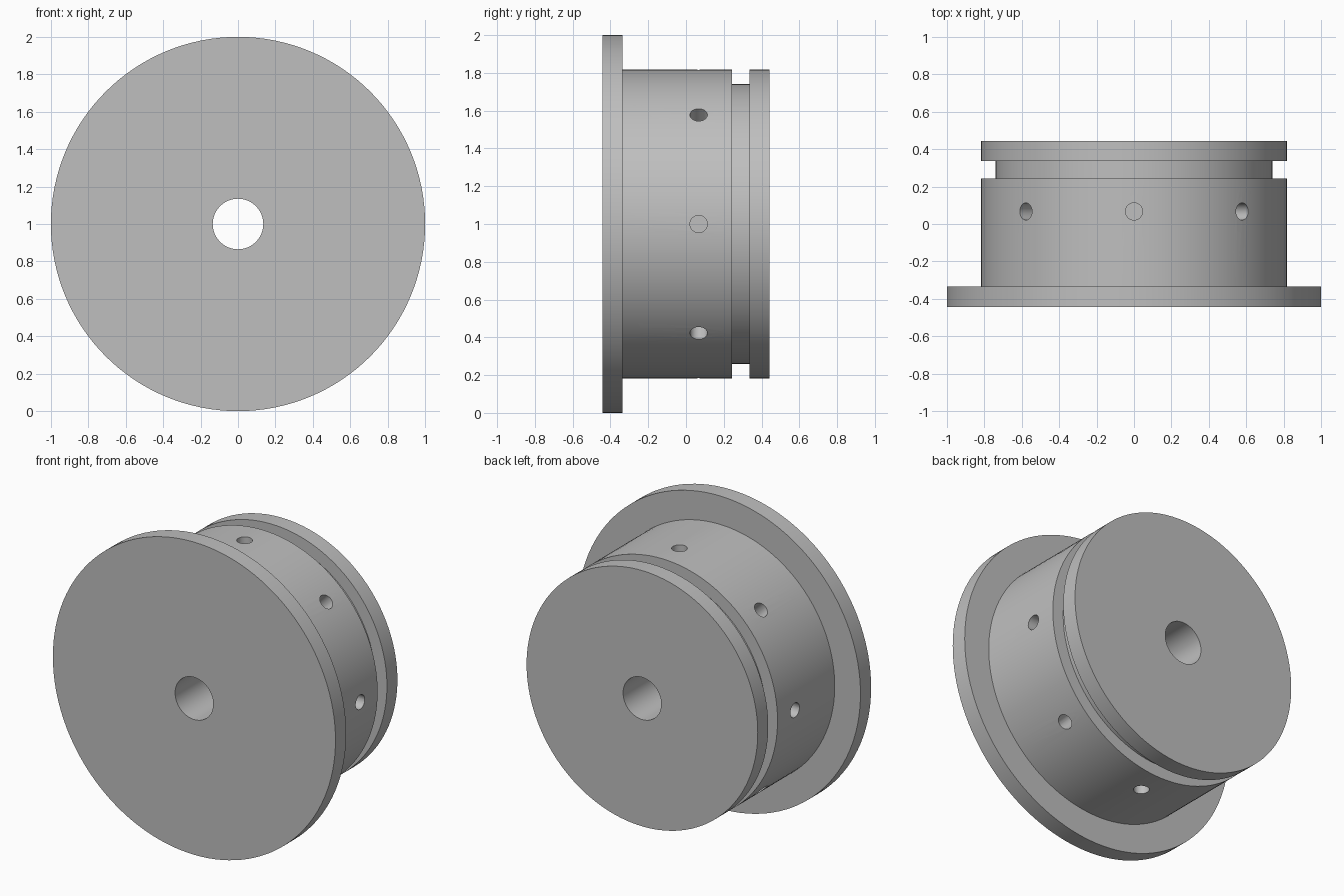
import bpy, bmesh
from math import pi, radians, sin, cos
from mathutils import Vector

if "Cube" in bpy.data.objects:
    bpy.data.objects.remove(bpy.data.objects["Cube"], do_unlink=True)

AXIS_Z = 1.0
SEGMENTS = 128

grey = bpy.data.materials.new("plain grey")
grey.use_nodes = True
colour = (0.52, 0.52, 0.52, 1)
grey.diffuse_color = colour
grey.node_tree.nodes["Principled BSDF"].inputs["Base Color"].default_value = colour


def lathe(name, profile):
    """Revolve a closed (radius, y) profile about the wheel axis."""
    bm = bmesh.new()
    verts = [bm.verts.new((r, y, 0)) for r, y in profile]
    edges = [bm.edges.new((verts[i - 1], verts[i])) for i in range(len(verts))]
    bmesh.ops.spin(bm, geom=verts + edges, cent=(0, 0, 0), axis=(0, 1, 0),
                   angle=2 * pi, steps=SEGMENTS)
    bmesh.ops.remove_doubles(bm, verts=bm.verts, dist=1e-4)
    bmesh.ops.recalc_face_normals(bm, faces=bm.faces)
    mesh = bpy.data.meshes.new(name)
    bm.to_mesh(mesh)
    bm.free()
    obj = bpy.data.objects.new(name, mesh)
    obj.location.z = AXIS_Z
    mesh.materials.append(grey)
    bpy.context.collection.objects.link(obj)
    return obj


# Flange, drum, groove and lip, with the bore down the middle
bore, flange, drum, groove = 0.135, 1.0, 0.818, 0.74
front, flange_back, groove_front, groove_back, back = -0.443, -0.335, 0.243, 0.337, 0.443
wheel = lathe("flanged_wheel", [
    (bore, front), (flange, front), (flange, flange_back), (drum, flange_back),
    (drum, groove_front), (groove, groove_front), (groove, groove_back),
    (drum, groove_back), (drum, back), (bore, back)])

# Eight blind radial holes around the drum
hole_floor, hole_top = 0.55, 0.95
bm = bmesh.new()
for i in range(8):
    a = i * pi / 4
    out = Vector((cos(a), 0, sin(a)))
    matrix = out.to_track_quat('Z', 'Y').to_matrix().to_4x4()
    matrix.translation = out * (hole_floor + hole_top) / 2 + Vector((0, 0.067, 0))
    bmesh.ops.create_cone(bm, cap_ends=True, segments=32, radius1=0.046,
                          radius2=0.046, depth=hole_top - hole_floor, matrix=matrix)
mesh = bpy.data.meshes.new("hole_cutters")
bm.to_mesh(mesh)
bm.free()
mesh.materials.append(grey)
cutter = bpy.data.objects.new("hole_cutters", mesh)
cutter.location.z = AXIS_Z
cutter.hide_render = True
bpy.context.collection.objects.link(cutter)

bpy.context.view_layer.objects.active = wheel
for obj in bpy.context.selected_objects:
    obj.select_set(False)
wheel.select_set(True)
cut = wheel.modifiers.new("radial_holes", 'BOOLEAN')
cut.operation = 'DIFFERENCE'
cut.solver = 'EXACT'
cut.object = cutter
bpy.ops.object.modifier_apply(modifier=cut.name)
bpy.data.objects.remove(cutter, do_unlink=True)
bpy.ops.object.shade_smooth_by_angle(angle=radians(30))
